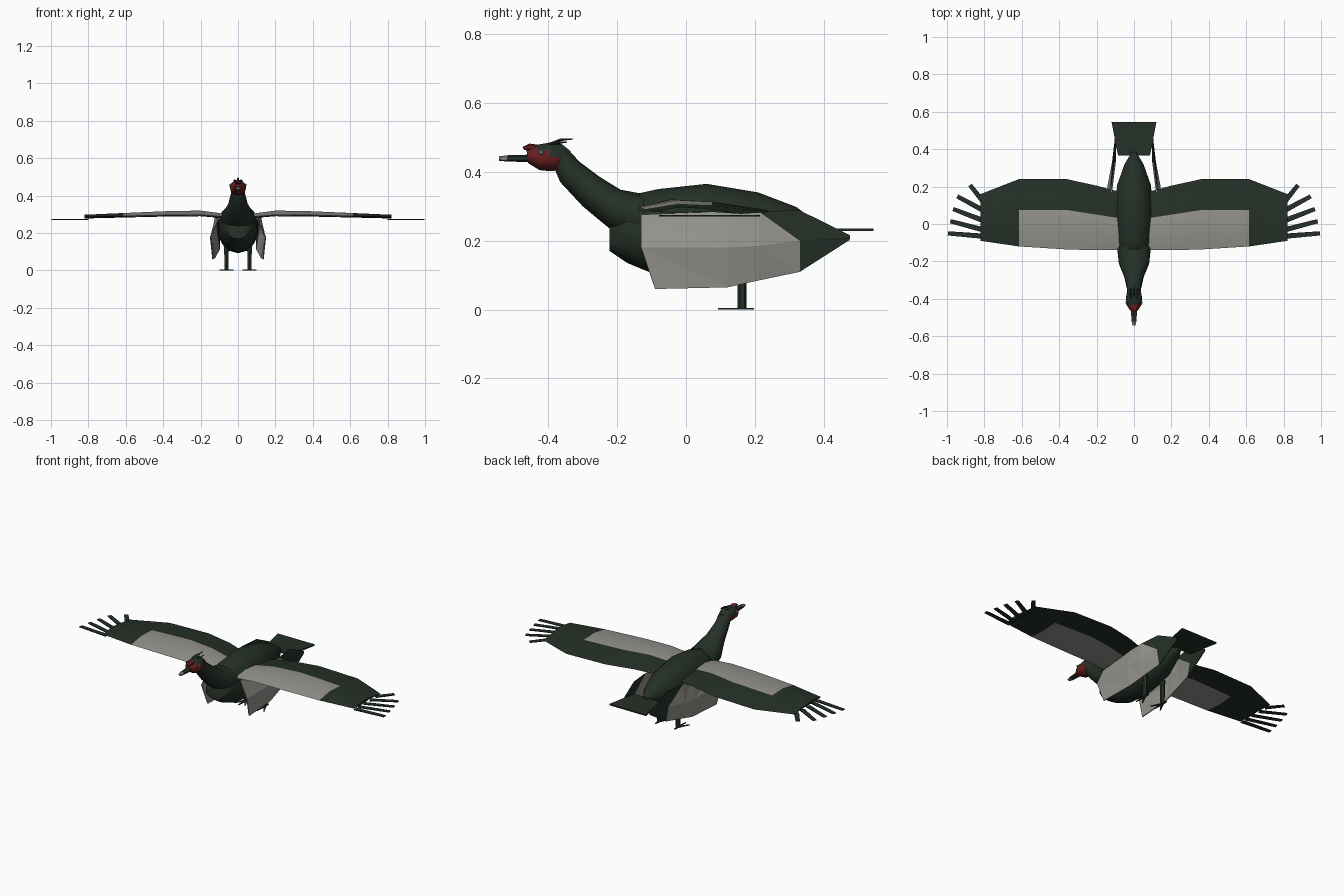
import bpy, bmesh, math
from mathutils import Vector

cube = bpy.data.objects.get("Cube")
if cube:
    bpy.data.objects.remove(cube)


def material(name, rgb):
    m = bpy.data.materials.new(name)
    m.use_nodes = True
    m.diffuse_color = (*rgb, 1)
    m.node_tree.nodes["Principled BSDF"].inputs["Base Color"].default_value = (*rgb, 1)
    return m


GREEN = material("dark green", (0.018, 0.030, 0.020))
PALE = material("pale grey", (0.30, 0.29, 0.265))
RED = material("dark red", (0.14, 0.014, 0.014))
HORN = material("horn grey", (0.25, 0.25, 0.23))


def finish(name, bm, mats, rule=None, smooth=None):
    """Turn a bmesh into an object, colouring faces by rule(centre, normal)."""
    bmesh.ops.recalc_face_normals(bm, faces=bm.faces)
    if rule:
        for f in bm.faces:
            f.material_index = int(rule(f.calc_center_median(), f.normal))
    mesh = bpy.data.meshes.new(name)
    bm.to_mesh(mesh)
    bm.free()
    for m in mats:
        mesh.materials.append(m)
    ob = bpy.data.objects.new(name, mesh)
    bpy.context.collection.objects.link(ob)
    if smooth:
        bpy.ops.object.select_all(action="DESELECT")
        ob.select_set(True)
        bpy.context.view_layer.objects.active = ob
        bpy.ops.object.shade_smooth_by_angle(angle=math.radians(smooth))
    return ob


def skin(rings):
    """Closed tube through rings of points, with capped ends."""
    bm = bmesh.new()
    loops = [[bm.verts.new(p) for p in r] for r in rings]
    n = len(loops[0])
    for a, b in zip(loops, loops[1:]):
        for i in range(n):
            j = (i + 1) % n
            bm.faces.new((a[i], a[j], b[j], b[i]))
    bm.faces.new(loops[0])
    bm.faces.new(loops[-1])
    return bm


def loft(sections, sides=12, x=0):
    """Elliptic rings, each from its top point, bottom point and half width."""
    rings = []
    for yt, zt, yb, zb, hw in sections:
        mid = Vector((x, (yt + yb) / 2, (zt + zb) / 2))
        up = Vector((0, (yt - yb) / 2, (zt - zb) / 2))
        angles = [math.tau * i / sides for i in range(sides)]
        rings.append([mid + up * math.cos(a) + Vector((hw * math.sin(a), 0, 0)) for a in angles])
    return skin(rings)


def plate(outline, z, thick=0.004):
    return skin([[(x, y, z + d) for x, y in outline] for d in (-thick / 2, thick / 2)])


def blade(a, b, w0, w1):
    """Flat outline tapering from a to b."""
    a, b = Vector(a), Vector(b)
    side = (b - a).normalized().orthogonal()
    return [a + side * w0, b + side * w1, b - side * w1, a - side * w0]


# Body and neck
body = [(-.222, .24, -.222, .17, .055), (-.17, .33, -.17, .135, .085),
        (-.08, .35, -.08, .098, .102), (.06, .365, .06, .092, .11),
        (.21, .34, .21, .125, .092), (.32, .298, .32, .18, .052), (.385, .25, .385, .23, .012)]
finish("body", loft(body, 14), [GREEN], smooth=50)
neck = [(-.345, .468, -.38, .405, .038), (-.31, .43, -.365, .37, .04),
        (-.25, .385, -.3, .3, .055), (-.19, .348, -.224, .237, .085), (-.12, .335, -.13, .19, .095)]
finish("neck", loft(neck, 10), [GREEN], smooth=50)

# Head with bare red cheeks, beak and comb
head = [(-.335, .46, -.355, .42, .025), (-.36, .48, -.37, .404, .037),
        (-.395, .485, -.395, .402, .044), (-.43, .479, -.425, .405, .043), (-.463, .462, -.458, .425, .022)]
finish("head", loft(head, 12), [GREEN, RED],
       lambda c, n: c.y < -.38 and n.z < .72, 50)
beak = [(-.45, .45, -.45, .428, .02), (-.52, .448, -.52, .43, .015), (-.543, .445, -.543, .432, .009)]
finish("beak", loft(beak, 6), [GREEN, HORN], lambda c, n: c.y < -.525)
comb = [(-.475, .472, -.47, .464, .01), (-.455, .482, -.45, .46, .018), (-.425, .478, -.425, .465, .018)]
finish("comb", loft(comb, 6), [RED])
for i, (x, tip, z) in enumerate([(0, -.328, .497), (-.018, -.345, .488), (.018, -.345, .488)]):
    crest = [(-.4, .483, -.4, .476, .006), ((tip - .4) / 2, z, (tip - .4) / 2, z - .008, .006),
             (tip, z, tip, z - .003, .002)]
    finish(f"crest_feather_{i + 1}", loft(crest, 4, x), [GREEN])

# Tail fan
finish("tail", plate([(-.085, .365), (.085, .365), (.12, .545), (-.12, .545)], .232, .008), [GREEN])

# Spread wing stations: x, leading y, patch edge y, trailing y, base z, thickness
STATIONS = [(.07, -.14, .03, .17, .275, .028), (.2, -.14, .05, .205, .286, .034),
            (.36, -.136, .075, .24, .285, .033), (.615, -.12, .075, .24, .279, .028),
            (.82, -.09, .05, .16, .274, .024)]
# Folded wing columns: y, then (x, z) at top, middle and bottom
COLUMNS = [(-.11, (.105, .275), (.148, .18), (.135, .06)), (.12, (.12, .285), (.145, .18), (.125, .065)),
           (.21, (.122, .285), (.138, .185), (.115, .085)), (.33, (.108, .288), (.115, .2), (.1, .11)),
           (.475, (.095, .215), (.098, .21), (.095, .203))]
# Primary feathers: root y and tip position
FEATHERS = [(-.065, .995, -.05), (-.03, .982, .015), (.02, .967, .08), (.075, .945, .148), (.125, .877, .208)]

for side, s in (("left", 1), ("right", -1)):
    rings = []
    for x, lead, patch, trail, z, t in STATIONS:
        mid = (lead + patch) / 2
        section = [(lead, z + .012), (mid, z + t), (patch, z + t * .85), (trail, z + .004),
                   (patch, z + t * .45), (mid, z + .006)]
        rings.append([(s * x, y, h) for y, h in section])
    finish(f"{side}_wing", skin(rings), [GREEN, PALE],
           lambda c, n: abs(c.x) < .62 and c.y < .06, 40)

    for i, (y0, x1, y1) in enumerate(FEATHERS):
        a, b = Vector((.81, y0)), Vector((x1, y1))
        w = (b - a).normalized()
        w = Vector((-w.y, w.x)) * .014
        outline = [(s * p.x, p.y) for p in (a - w, b - w * .8, b + w * .8, a + w)]
        finish(f"{side}_primary_feather_{i + 1}", plate(outline, .272), [GREEN])

    # Folded side wing with a dark rear tip
    bm = bmesh.new()
    grid = []
    for k, (y, *points) in enumerate(COLUMNS):
        bulge = -.02 if k == 0 else 0
        grid.append([bm.verts.new((s * x, y + (bulge, bulge, -bulge)[r], z))
                     for r, (x, z) in enumerate(points)])
    for a, b in zip(grid, grid[1:]):
        for r in (0, 1):
            bm.faces.new((a[r], b[r + 1], b[r]))
            bm.faces.new((a[r], a[r + 1], b[r + 1]))
    folded = finish(f"{side}_folded_wing", bm, [PALE, GREEN],
                    lambda c, n: c.y > .335 or (c.y > .26 and c.z > .245))
    solid = folded.modifiers.new("thickness", "SOLIDIFY")
    solid.thickness = .005
    solid.offset = 0

    # Leg with flat toes
    leg = [(.15, z, .176, z, w) for z, w in ((.004, .012), (.08, .013), (.15, .018))]
    finish(f"{side}_leg", loft(leg, 6, s * .062), [GREEN])
    for i, angle in enumerate((-120, -90, -60, 90)):
        length = .035 if angle > 0 else .07
        d = Vector((math.cos(math.radians(angle)), math.sin(math.radians(angle))))
        w = Vector((-d.y, d.x)) * .008
        a = Vector((s * .062, .163))
        b = a + d * length
        finish(f"{side}_toe_{i + 1}", plate([a - w, b - w * .3, b + w * .3, a + w], .002), [GREEN])

    # Eye
    bm = bmesh.new()
    bmesh.ops.create_icosphere(bm, subdivisions=1, radius=.009)
    bmesh.ops.translate(bm, verts=bm.verts, vec=(s * .039, -.42, .456))
    finish(f"{side}_eye", bm, [HORN])
